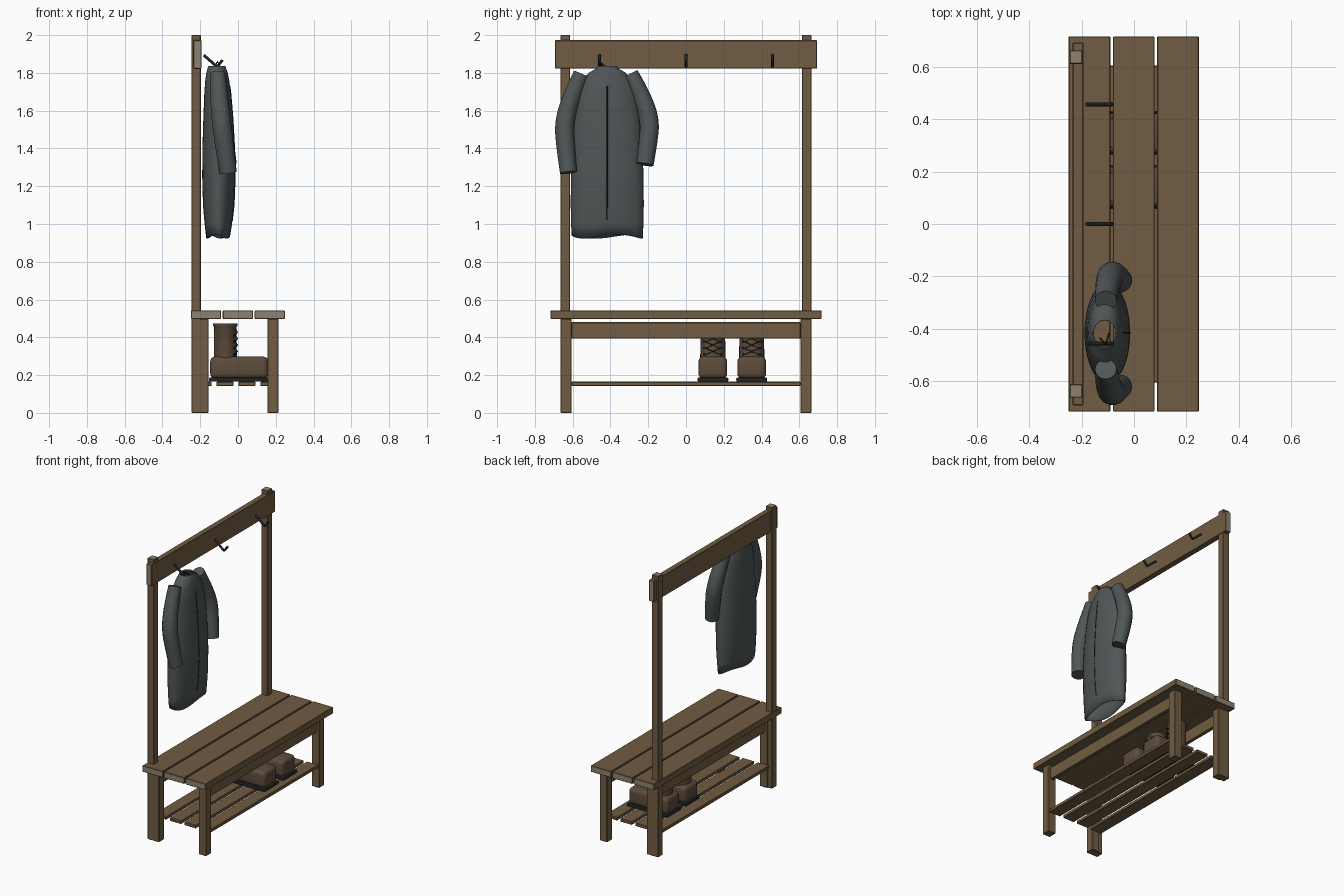
import bpy, bmesh, math
from mathutils import Vector

if "Cube" in bpy.data.objects:
    bpy.data.objects.remove(bpy.data.objects["Cube"])


def material(name, rgb):
    m = bpy.data.materials.new(name)
    m.diffuse_color = (*rgb, 1)
    m.use_nodes = True
    m.node_tree.nodes["Principled BSDF"].inputs["Base Color"].default_value = m.diffuse_color
    return m


WOOD = material("brown wood", (0.165, 0.108, 0.054))
END = material("pale end grain", (0.27, 0.225, 0.165))
CLOTH = material("grey cloth", (0.080, 0.092, 0.095))
LEATHER = material("brown leather", (0.110, 0.072, 0.045))
BLACK = material("black iron and rubber", (0.016, 0.018, 0.019))


def finish(name, bm, mats, smooth=None):
    me = bpy.data.meshes.new(name)
    bmesh.ops.recalc_face_normals(bm, faces=bm.faces)
    bm.to_mesh(me)
    bm.free()
    ob = bpy.data.objects.new(name, me)
    bpy.context.collection.objects.link(ob)
    for m in mats:
        me.materials.append(m)
    if smooth:
        for o in bpy.context.selected_objects:
            o.select_set(False)
        ob.select_set(True)
        bpy.context.view_layer.objects.active = ob
        bpy.ops.object.shade_smooth_by_angle(angle=math.radians(smooth))
    return ob


def box(name, x, y, z, mats=(WOOD,), end_axis=None, bevel=0.003, seg=1, smooth=None):
    """Bevelled box from ranges; faces along end_axis get the end grain colour."""
    bm = bmesh.new()
    bmesh.ops.create_cube(bm, size=1)
    for v in bm.verts:
        for i, (a, b) in enumerate((x, y, z)):
            v.co[i] = a if v.co[i] < 0 else b
    bmesh.ops.bevel(bm, geom=bm.edges[:], offset=bevel, segments=seg,
                    profile=0.5, affect='EDGES')
    bm.normal_update()
    if end_axis:
        ax = Vector(end_axis)
        for f in bm.faces:
            d = f.normal.dot(ax)
            # a downward end (post foot) keeps the wood colour
            if d > 0.9 or (d < -0.9 and ax.z == 0):
                f.material_index = 1
    return finish(name, bm, mats, smooth)


def loft(name, rings, mats, n=24, wave=0, close_end=False, smooth=50):
    """Skin ellipses (z, cx, half depth, cy, half width); wave ripples the last ring."""
    bm = bmesh.new()
    rows = []
    for k, (z, cx, hd, cy, hw) in enumerate(rings):
        row = []
        for i in range(n):
            t = 2 * math.pi * i / n
            dz = wave * math.sin(3 * t + 0.6) if k == len(rings) - 1 else 0
            row.append(bm.verts.new((cx + hd * math.cos(t), cy + hw * math.sin(t), z + dz)))
        rows.append(row)
    for a, b in zip(rows, rows[1:]):
        for i in range(n):
            bm.faces.new((a[i], a[(i + 1) % n], b[(i + 1) % n], b[i]))
    if close_end:
        bm.faces.new(rows[-1])
    return finish(name, bm, mats, smooth)


def tube(name, pts, r, mat, spline='POLY', radii=None, res=3):
    """Round bar along a path, turned into a mesh."""
    cu = bpy.data.curves.new(name, 'CURVE')
    cu.dimensions = '3D'
    cu.bevel_depth, cu.bevel_resolution = r, res
    cu.use_fill_caps = True
    s = cu.splines.new(spline)
    s.points.add(len(pts) - 1)
    for i, p in enumerate(pts):
        s.points[i].co = (*p, 1)
        s.points[i].radius = radii[i] if radii else 1
    if spline == 'NURBS':
        s.order_u, s.use_endpoint_u, s.resolution_u = 3, True, 5
    cu.materials.append(mat)
    ob = bpy.data.objects.new(name, cu)
    bpy.context.collection.objects.link(ob)
    for o in bpy.context.selected_objects:
        o.select_set(False)
    ob.select_set(True)
    bpy.context.view_layer.objects.active = ob
    bpy.ops.object.convert(target='MESH')
    bpy.ops.object.shade_smooth_by_angle(angle=math.radians(50))
    return bpy.context.object


# Bench seat: three planks
for i in range(3):
    x0 = -0.25 + i * 0.169
    box(f"seat_plank_{i}", (x0, x0 + 0.16), (-0.718, 0.718), (0.498, 0.543),
        (WOOD, END), (0, 1, 0))

# Legs and tall uprights
for s, side in ((-1, "left"), (1, "right")):
    y = sorted((s * 0.605, s * 0.665))
    box(f"front_leg_{side}", (0.155, 0.215), y, (0, 0.498))
    box(f"back_leg_{side}", (-0.216, -0.156), y, (0, 0.498))
    box(f"upright_{side}", (-0.247, -0.197), sorted((s * 0.613, s * 0.665)), (0, 2.0),
        (WOOD, END), (0, 0, 1))

# Aprons, shelf slats and hook board
for name, x in (("front_apron", 0.185), ("back_apron", -0.186)):
    box(name, (x - 0.0125, x + 0.0125), (-0.607, 0.607), (0.393, 0.48))
for i in range(4):
    x0 = -0.23 + i * 0.116
    box(f"shelf_slat_{i}", (x0, x0 + 0.09), (-0.606, 0.606), (0.142, 0.165))
box("hook_board", (-0.235, -0.194), (-0.694, 0.694), (1.823, 1.973), (WOOD, END), (0, 1, 0))

# Hooks
for i, y in enumerate((-0.457, 0, 0.457)):
    tube(f"hook_{i}", [(-0.181, y, 1.894), (-0.115, y, 1.836), (-0.108, y, 1.835),
                       (-0.082, y, 1.868)], 0.008, BLACK)

# Coat body: open at the neck and hem
CY = -0.417
profile = [(1.835, -0.112, 0.044, 0.050), (1.822, -0.112, 0.047, 0.056),
           (1.800, -0.111, 0.054, 0.095), (1.760, -0.110, 0.061, 0.128),
           (1.690, -0.108, 0.068, 0.152), (1.560, -0.105, 0.076, 0.172),
           (1.400, -0.103, 0.083, 0.184), (1.250, -0.102, 0.085, 0.190),
           (1.100, -0.103, 0.080, 0.191), (1.000, -0.104, 0.070, 0.189),
           (0.933, -0.105, 0.061, 0.186)]
coat = loft("coat_body", [(z, cx, d, CY, w) for z, cx, d, w in profile], (CLOTH,), 36, 0.010)
shell = coat.modifiers.new("thickness", 'SOLIDIFY')
shell.thickness, shell.offset = 0.005, 0

# Coat sleeves, front seam and hanging loop
tube("coat_sleeve_left", [(-0.108, -0.555, 1.795), (-0.102, -0.600, 1.69), (-0.088, -0.647, 1.54),
                          (-0.070, -0.637, 1.40), (-0.052, -0.622, 1.272)],
     0.046, CLOTH, 'NURBS', [0.9, 1.03, 1.12, 1.08, 1.0], 6)
tube("coat_sleeve_right", [(-0.108, -0.293, 1.795), (-0.102, -0.238, 1.69), (-0.088, -0.190, 1.55),
                           (-0.070, -0.200, 1.43), (-0.052, -0.217, 1.315)],
     0.046, CLOTH, 'NURBS', [0.9, 1.03, 1.12, 1.08, 1.0], 6)
seam = [(1.73, -0.109, 0.064, 0)] + profile[4:9] + [(1.02, -0.104, 0.072, 0)]
tube("coat_seam", [(cx + d + 0.002, CY, z) for z, cx, d, _ in seam], 0.003, BLACK, res=1)
tube("coat_loop", [(-0.130, CY - 0.02, 1.825), (-0.108, -0.459, 1.860), (-0.095, CY, 1.828)],
     0.004, BLACK, res=1)

# Pair of boots
for i, y in enumerate((0.142, 0.348)):
    box(f"boot_sole_{i}", (-0.153, 0.168), (y - 0.082, y + 0.082), (0.165, 0.188),
        (BLACK,), bevel=0.008, seg=2, smooth=40)
    box(f"boot_foot_{i}", (-0.147, 0.160), (y - 0.076, y + 0.076), (0.182, 0.298),
        (LEATHER,), bevel=0.026, seg=4, smooth=60)
    loft(f"boot_shaft_{i}", [(0.27, -0.067, 0.061, y, 0.067), (0.455, -0.067, 0.059, y, 0.065),
                             (0.463, -0.067, 0.065, y, 0.070), (0.473, -0.067, 0.065, y, 0.070),
                             (0.473, -0.067, 0.054, y, 0.060), (0.31, -0.067, 0.052, y, 0.058)],
         (LEATHER,), close_end=True, smooth=35)

    def front(dy, z, out=0.003):
        return (-0.067 + 0.061 * math.sqrt(1 - (dy / 0.067) ** 2) + out, y + dy, z)

    # Crossed laces running between dark eyelets
    for k in range(4):
        z = 0.31 + k * 0.034
        for s in (-1, 1):
            tube(f"boot_lace_{i}_{k}_{s}", [front(-0.036 * s, z), front(0, z + 0.015),
                                            front(0.036 * s, z + 0.03)], 0.003, BLACK, res=1)
            a = Vector(front(0.044 * s, z, -0.001))
            tube(f"boot_eyelet_{i}_{k}_{s}", [a, a + Vector((0.005, 0.003 * s, 0))],
                 0.006, BLACK, res=2)
